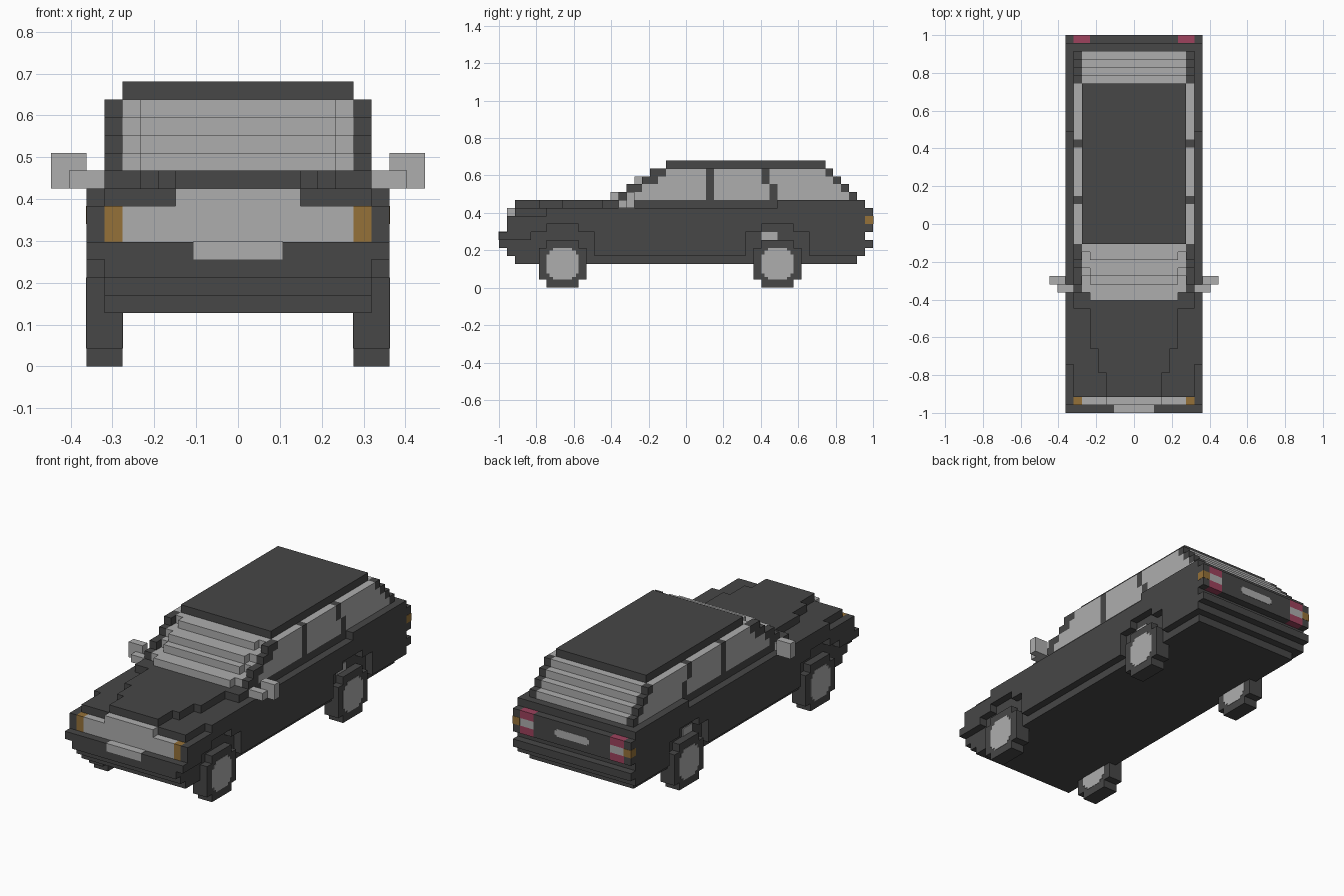
import bpy, bmesh
from mathutils import Matrix, Vector

cube = bpy.data.objects.get("Cube")
if cube:
    bpy.data.objects.remove(cube, do_unlink=True)

LENGTH = 47               # model length in grid cells
CELL = 2 / LENGTH
MID = LENGTH / 2
OUT, SIDE, INNER = 8.5, 7.5, 6.5   # half widths of body, cabin and roof


def material(name, r, g, b):
    mat = bpy.data.materials.new(name)
    mat.use_nodes = True
    mat.diffuse_color = (r, g, b, 1)
    mat.node_tree.nodes["Principled BSDF"].inputs["Base Color"].default_value = (r, g, b, 1)
    return mat


charcoal = material("charcoal", .063, .063, .063)
grey = material("light grey", .42, .42, .42)
red = material("lamp red", .34, .055, .11)
amber = material("lamp amber", .30, .165, .04)


def centre(half, y, z):
    """Box spanning both sides of the centre line."""
    return [(-half, half, *y, *z)]


def pair(x, y, z):
    """Box and its mirror image."""
    a, b = x
    return [(a, b, *y, *z), (-b, -a, *y, *z)]


def part(name, mat, boxes):
    """Join boxes, given in grid cells, into one object."""
    bm = bmesh.new()
    for x0, x1, y0, y1, z0, z1 in boxes:
        pos = Vector(((x0 + x1) / 2, (y0 + y1) / 2 - MID, (z0 + z1) / 2)) * CELL
        size = Vector((x1 - x0, y1 - y0, z1 - z0)) * CELL
        bmesh.ops.create_cube(bm, size=1, matrix=Matrix.Translation(pos) @ Matrix.Diagonal((*size, 1)))
    mesh = bpy.data.meshes.new(name)
    bm.to_mesh(mesh)
    bm.free()
    mesh.materials.append(mat)
    obj = bpy.data.objects.new(name, mesh)
    bpy.context.collection.objects.link(obj)
    return obj


# Lower body core, stepped at both ends
core = []
for z0, z1, front, back in ((3, 4, 2, 45), (4, 5, 1, 46), (5, 6, 0, 47), (6, 7, 0, 46),
                            (7, 9, 2, 46), (9, 10, 2, 46)):
    core += centre(SIDE, (front, back), (z0, z1))
part("body_core", charcoal, core)

# Outer side panels with stepped wheel arches
panels = []
for z, spans in (((4, 6), ((12, 31), (39, 46))),
                 ((6, 7), ((0, 4), (12, 31), (39, 46))),
                 ((7, 8), ((1, 6), (10, 33), (37, 47))),
                 ((8, 9), ((1, 46),)),
                 ((9, 10), ((6, 47),)),
                 ((10, 11), ((35, 46),))):
    for y in spans:
        panels += pair((SIDE, OUT), y, z)
panels += pair((SIDE, OUT), (46, 47), (5, 6))
part("side_panels", charcoal, panels)

# Raised hood, widening towards the windshield, and the belt line
hood = []
for half, y in ((3.5, (2, 5)), (4.5, (5, 8)), (5.5, (8, 13)), (SIDE, (13, 46))):
    hood += centre(half, y, (10, 11))
part("hood_and_belt", charcoal, hood)

# Cabin: glass layers and dark pillars, one row at a time
glass, pillars = [], []
for z, nose, post, win, rear in ((11, 14, 15, 17, 44), (12, 16, 16, 18, 43),
                                 (13, 17, 18, 20, 42), (14, 19, 19, 21, 41)):
    row = (z, z + 1)
    split = 33 if z > 12 else 34
    glass += centre(5.5, (nose, rear + 1), row)
    glass += pair((5.5, INNER), (nose + 1, rear + 1), row)
    for y in ((win, 26), (27, split), (split + 1, rear)):
        glass += pair((INNER, SIDE), y, row)
    for y in ((post, win), (26, 27), (split, split + 1), (rear, rear + 1)):
        pillars += pair((INNER, SIDE), y, row)
part("windows", grey, glass)
part("pillars", charcoal, pillars)
part("roof", charcoal, centre(INNER, (21, 41), (15, 16)))

# Front panel, lamps and number plate
part("grille", grey, centre(INNER, (1, 2), (7, 9)) + centre(3.5, (1, 2), (9, 10)))
part("front_indicators", amber, pair((INNER, SIDE), (1, 2), (7, 9)))
part("front_plate", grey, centre(2.5, (-.04, 1), (6, 7.04)))

# Tail panel and lamps
tail = centre(5.5, (46, 47), (7, 10)) + pair((SIDE, OUT), (46, 47), (7, 8))
part("tail_panel", charcoal, tail)
part("tail_lamps", red, pair((5.5, SIDE), (46, 47), (7, 8)) + pair((5.5, SIDE), (46, 47), (9, 10)))
part("reverse_lamps", grey, pair((5.5, SIDE), (46, 47), (8, 9)))
part("rear_indicators", amber, pair((SIDE, OUT + .03), (46, 47.03), (8, 9)))
part("rear_plate", grey, centre(2.5, (46.9, 47.04), (8.2, 8.8)) + centre(2.2, (46.9, 47.04), (8, 9)))

# Door mirrors
part("door_mirrors", grey, pair((OUT, 10.5), (16, 17), (10, 12)) + pair((SIDE, 9.5), (15, 16), (10, 11)))

# Wheels: stepped tyres and rounded hub caps on both faces
for name, hub in (("front", 8), ("rear", 35)):
    def disc(x, steps):
        return [b for w, h in steps for b in pair(x, (hub - w, hub + w), (3 - h, 3 + h))]
    part(name + "_tyres", charcoal, disc((INNER, OUT), ((3, 2), (2, 3))))
    part(name + "_hubs", grey, disc((INNER - .04, OUT + .04), ((2, 1.2), (1.65, 1.65), (1.2, 2))))

# Small light patch in the rear arch
part("arch_patch", grey, pair((SIDE, SIDE + .1), (33, 35), (6, 7)))
